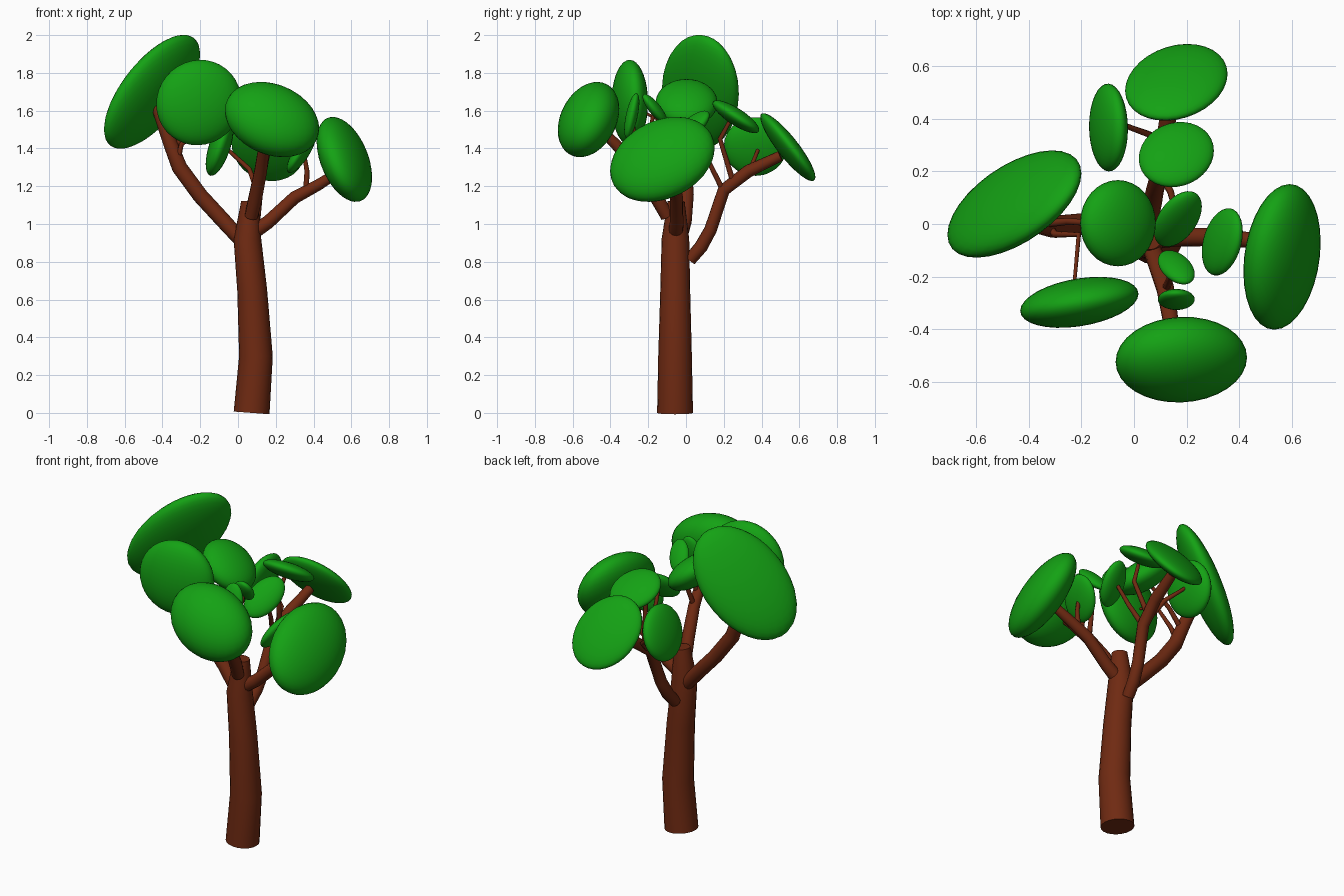
import bpy, bmesh
from math import sqrt
from mathutils import Matrix, Vector


def material(name, rgb):
    m = bpy.data.materials.new(name)
    m.diffuse_color = (*rgb, 1)
    return m


BARK = material("bark", (0.16, 0.023, 0.006))
LEAF = material("leaf_green", (0.007, 0.36, 0.007))


def limb(name, points, sides=4):
    """Round tapered tube through (x, y, z, radius) points, with capped ends."""
    cu = bpy.data.curves.new(name, 'CURVE')
    cu.dimensions = '3D'
    cu.bevel_depth = 1.0
    cu.bevel_resolution = sides
    cu.use_fill_caps = True
    sp = cu.splines.new('POLY')
    sp.points.add(len(points) - 1)
    for p, (x, y, z, r) in zip(sp.points, points):
        p.co = (x, y, z, 1)
        p.radius = r
    sp.use_smooth = True
    cu.materials.append(BARK)
    ob = bpy.data.objects.new(name, cu)
    bpy.context.collection.objects.link(ob)
    return ob


def leaf_pad(name, centre, half, tilt):
    """Tilted ellipsoid from its half extents and its xy, xz, yz slant (-1..1)."""
    hx, hy, hz = half
    xy, xz, yz = tilt
    b = sqrt(1 - xy * xy)
    c = (yz - xy * xz) / b
    d = sqrt(max(1 - xz * xz - c * c, 0.01))
    shape = Matrix(((hx, 0, 0), (hy * xy, hy * b, 0), (hz * xz, hz * c, hz * d)))
    bm = bmesh.new()
    bmesh.ops.create_uvsphere(bm, u_segments=32, v_segments=18, radius=1)
    for v in bm.verts:
        v.co = shape @ v.co
    for f in bm.faces:
        f.smooth = True
    me = bpy.data.meshes.new(name)
    bm.to_mesh(me)
    bm.free()
    me.materials.append(LEAF)
    ob = bpy.data.objects.new(name, me)
    ob.location = Vector(centre)
    bpy.context.collection.objects.link(ob)


# Trunk
limb("trunk", [(0.072, -0.058, 0, 0.095), (0.095, -0.058, 0.3, 0.089),
               (0.075, -0.057, 0.65, 0.079), (0.05, -0.056, 0.92, 0.073),
               (0.062, -0.052, 1.12, 0.045)], 8)

# Main branches
limb("left_branch", [(0.03, -0.04, 0.9, 0.04), (-0.08, -0.01, 1.02, 0.042),
                     (-0.2, 0.0, 1.15, 0.042), (-0.31, -0.01, 1.3, 0.042),
                     (-0.36, 0.0, 1.43, 0.038), (-0.43, 0.04, 1.62, 0.03)])
limb("right_branch", [(0.07, -0.055, 0.95, 0.04), (0.16, -0.05, 1.01, 0.036),
                      (0.3, -0.05, 1.14, 0.034), (0.43, -0.06, 1.21, 0.03),
                      (0.54, -0.08, 1.28, 0.025)])
limb("back_branch", [(0.06, 0.02, 0.81, 0.034), (0.07, 0.08, 0.88, 0.036),
                     (0.08, 0.13, 0.97, 0.034), (0.1, 0.2, 1.18, 0.034),
                     (0.12, 0.33, 1.28, 0.034), (0.14, 0.5, 1.36, 0.028)])
limb("front_branch", [(0.07, -0.1, 1.04, 0.035), (0.09, -0.15, 1.13, 0.037),
                      (0.12, -0.25, 1.28, 0.034), (0.14, -0.37, 1.42, 0.03),
                      (0.16, -0.47, 1.52, 0.025)])

# Twigs to the smaller leaf pads
twigs = [
    [(-0.32, -0.01, 1.33), (-0.3, -0.04, 1.42), (-0.21, -0.04, 1.5), (-0.23, -0.26, 1.61)],
    [(-0.35, 0.0, 1.4), (-0.25, 0.01, 1.5), (-0.1, 0.0, 1.62)],
    [(0.1, 0.21, 1.18), (0.06, 0.34, 1.29), (-0.05, 0.38, 1.39)],
    [(0.1, 0.2, 1.17), (0.14, 0.12, 1.33), (0.16, 0.04, 1.49)],
    [(0.11, 0.25, 1.22), (0.15, 0.18, 1.45), (0.16, 0.24, 1.56)],
    [(0.36, -0.055, 1.17), (0.365, -0.06, 1.28), (0.35, -0.065, 1.37)],
    [(0.12, -0.25, 1.28), (0.14, -0.2, 1.43), (0.16, -0.17, 1.6)],
    [(0.13, -0.3, 1.34), (0.15, -0.27, 1.44), (0.16, -0.285, 1.56)],
]
for i, pts in enumerate(twigs, 1):
    limb(f"twig_{i}", [(*p, 0.016 - 0.003 * k) for k, p in enumerate(pts)], 2)

# Leaf pads: centre, half extents, slant
pads = {
    "left_leaves": ((-0.455, 0.076, 1.70), (0.255, 0.204, 0.302), (0.57, 0.66, -0.03)),
    "front_left_leaves": ((-0.208, -0.298, 1.643), (0.225, 0.097, 0.226), (0.33, 0.04, 0)),
    "front_leaves": ((0.18, -0.516, 1.553), (0.25, 0.163, 0.199), (0.05, -0.24, 0.28)),
    "right_leaves": ((0.563, -0.125, 1.342), (0.147, 0.277, 0.225), (0.2, -0.42, 0.27)),
    "back_leaves": ((0.161, 0.539, 1.407), (0.195, 0.146, 0.18), (0.22, -0.1, -0.88)),
    "back_inner_leaves": ((0.161, 0.264, 1.568), (0.143, 0.124, 0.087), (0.12, -0.1, -0.8)),
    "back_left_leaves": ((-0.097, 0.367, 1.41), (0.074, 0.167, 0.155), (-0.03, 0.6, 0)),
    "top_leaves": ((-0.061, 0.003, 1.642), (0.144, 0.164, 0.125), (0, -0.6, 0)),
    "middle_leaves": ((0.167, 0.019, 1.5), (0.091, 0.106, 0.1), (0.45, 0.1, 0.75)),
    "right_inner_leaves": ((0.336, -0.068, 1.38), (0.078, 0.128, 0.11), (0.3, 0.78, 0.2)),
    "small_leaves_1": ((0.161, -0.165, 1.61), (0.07, 0.065, 0.078), (-0.4, 0.3, -0.8)),
    "small_leaves_2": ((0.161, -0.287, 1.573), (0.07, 0.04, 0.12), (0, 0, 0.6)),
}
for name, (centre, half, tilt) in pads.items():
    leaf_pad(name, centre, half, tilt)
